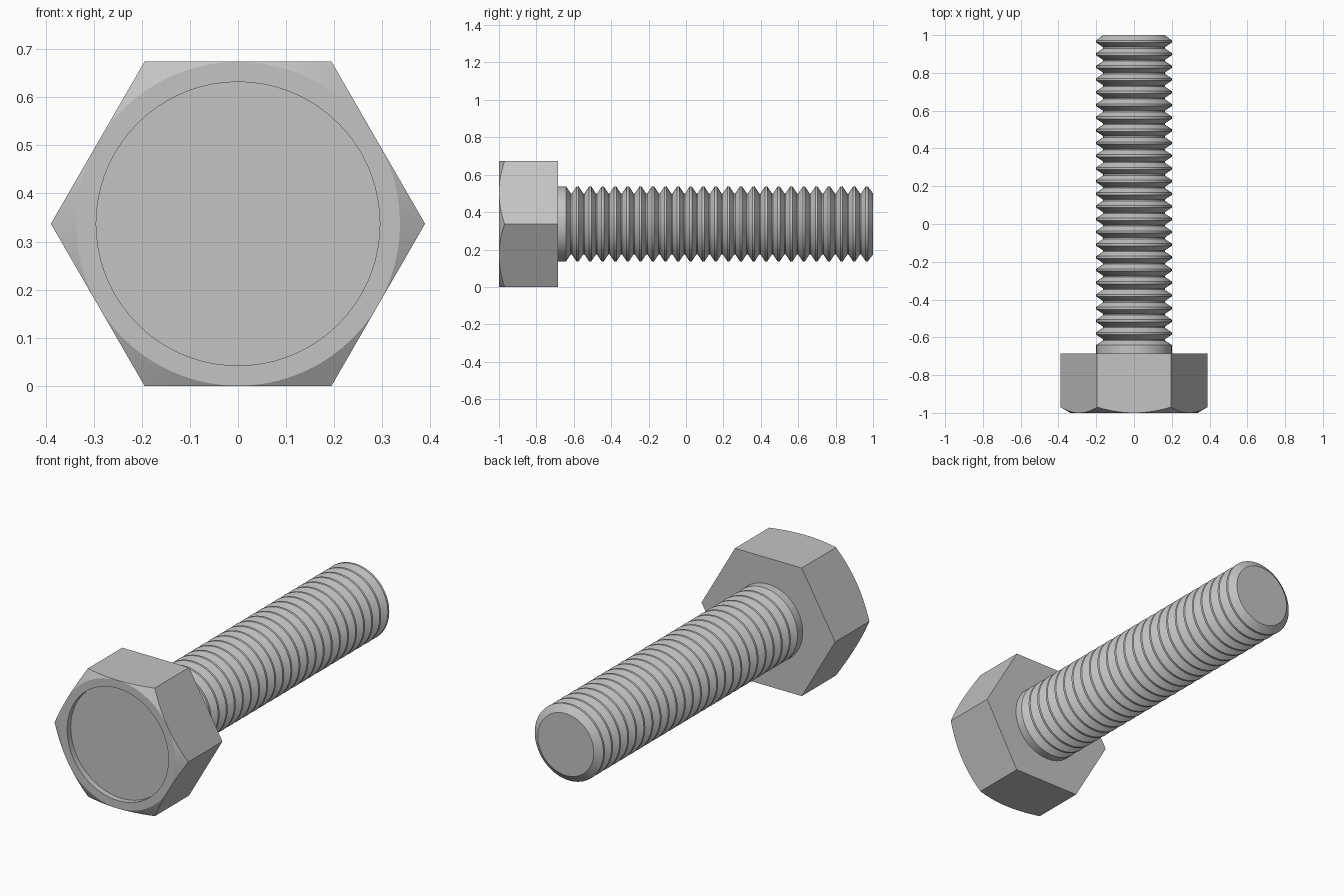
import bpy, bmesh
from math import sin, cos, pi, radians

if "Cube" in bpy.data.objects:
    bpy.data.objects.remove(bpy.data.objects["Cube"], do_unlink=True)

SEGMENTS = 72
APOTHEM = 0.337
FRONT, HEAD_BACK, TIP = -1.0, -0.685, 1.0

steel = bpy.data.materials.new("grey steel")
steel.use_nodes = True
colour = (0.55, 0.55, 0.55, 1)
steel.diffuse_color = colour
steel.node_tree.nodes["Principled BSDF"].inputs["Base Color"].default_value = colour


def hex_radius(a):
    """Distance from the axis to the hexagon's edge, flats at top and bottom."""
    return APOTHEM / cos((a - radians(60)) % radians(60) - radians(30))


def loft(name, rings):
    """Skin rings around the y axis; each ring maps an angle to (radius, y)."""
    bm = bmesh.new()
    loops = []
    for ring in rings:
        loop = []
        for i in range(SEGMENTS):
            a = 2 * pi * i / SEGMENTS
            r, y = ring(a)
            loop.append(bm.verts.new((r * cos(a), y, APOTHEM + r * sin(a))))
        loops.append(loop)
    for low, high in zip(loops, loops[1:]):
        for i in range(SEGMENTS):
            j = (i + 1) % SEGMENTS
            bm.faces.new((low[i], low[j], high[j], high[i]))
    bm.faces.new(loops[0])
    bm.faces.new(loops[-1])
    bmesh.ops.remove_doubles(bm, verts=bm.verts, dist=1e-5)
    bmesh.ops.recalc_face_normals(bm, faces=bm.faces)
    mesh = bpy.data.meshes.new(name)
    bm.to_mesh(mesh)
    bm.free()
    mesh.materials.append(steel)
    obj = bpy.data.objects.new(name, mesh)
    bpy.context.collection.objects.link(obj)
    bpy.ops.object.select_all(action="DESELECT")
    obj.select_set(True)
    bpy.context.view_layer.objects.active = obj
    bpy.ops.object.shade_smooth_by_angle(angle=radians(20))
    return obj


def circle(r, y):
    return lambda a: (r, y)


# Hexagonal head with a shallow round recess and a conical chamfer
loft("hex_head", [
    circle(0.295, FRONT + 0.03),
    circle(0.295, FRONT),
    circle(APOTHEM, FRONT),
    lambda a: (hex_radius(a), FRONT + (hex_radius(a) - APOTHEM) * 0.577),
    lambda a: (hex_radius(a), HEAD_BACK),
])

# Shank: plain neck, then ring-shaped threads ending in a groove at the tip
CREST, ROOT = 0.2, 0.163
THREADS = 24
NECK_END = -0.647
pitch = (TIP - NECK_END) / (THREADS + 0.5)
flat = 0.006
profile = [(CREST, HEAD_BACK - 0.01), (CREST, NECK_END + flat)]
for k in range(THREADS):
    root = NECK_END + (k + 0.5) * pitch
    crest = root + pitch / 2
    profile += [(ROOT, root - flat / 2), (ROOT, root + flat / 2),
                (CREST, crest - flat), (CREST, crest + flat)]
profile.append((ROOT, TIP))
loft("threaded_shank", [circle(r, y) for r, y in profile])
